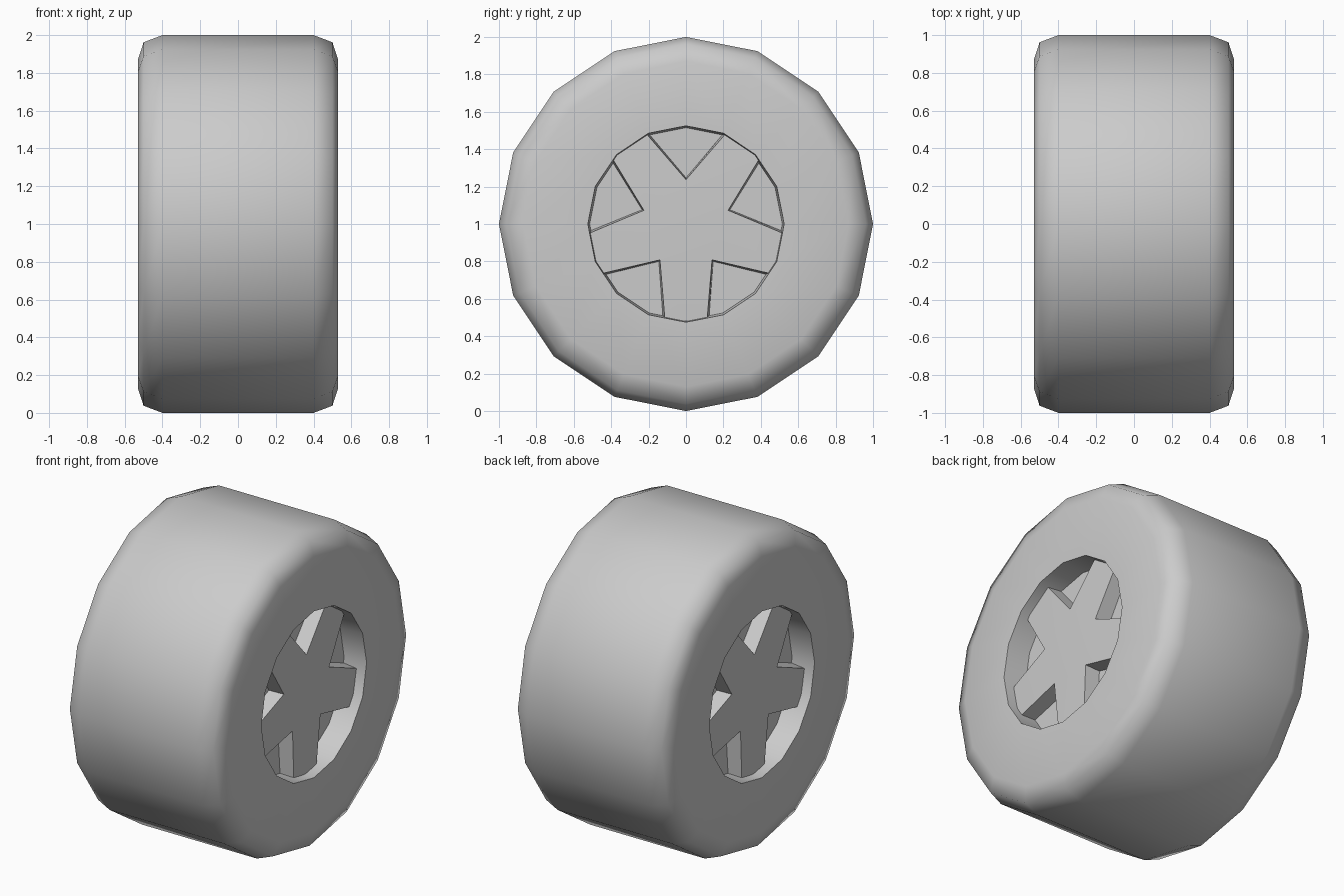
import bpy, bmesh
from math import sin, cos, pi, radians

if "Cube" in bpy.data.objects:
    bpy.data.objects.remove(bpy.data.objects["Cube"])

SIDES = 16
AXLE_Z = 1.0


def finish(name, bm, angle):
    bmesh.ops.recalc_face_normals(bm, faces=bm.faces[:])
    mesh = bpy.data.meshes.new(name)
    bm.to_mesh(mesh)
    bm.free()
    obj = bpy.data.objects.new(name, mesh)
    obj.location.z = AXLE_Z
    bpy.context.collection.objects.link(obj)
    bpy.ops.object.select_all(action='DESELECT')
    obj.select_set(True)
    bpy.context.view_layer.objects.active = obj
    bpy.ops.object.shade_smooth_by_angle(angle=radians(angle))
    return obj


# Tyre and recessed hub discs: one profile (x, radius) turned around the x axle
half = [(0.40, 1.0), (0.50, 0.962), (0.53, 0.87), (0.53, 0.525), (0.38, 0.515)]
profile = [(-x, r) for x, r in reversed(half)] + half
bm = bmesh.new()
rings = []
for x, r in profile:
    rings.append([bm.verts.new((x, r * sin(2 * pi * i / SIDES), r * cos(2 * pi * i / SIDES)))
                  for i in range(SIDES)])
for a, b in zip(rings, rings[1:]):
    for i in range(SIDES):
        j = (i + 1) % SIDES
        bm.faces.new((a[i], a[j], b[j], b[i]))
bm.faces.new(rings[0])
bm.faces.new(rings[-1])
finish("tyre", bm, 60)


# Five-spoke star, tapered slightly towards its face
def star_ring(bm, side, x_tip, x_notch, grow):
    ring = []
    for k in range(5):
        a = pi + k * 2 * pi / 5
        d, t = (sin(a), cos(a)), (cos(a), -sin(a))
        for s in (-1, 1):
            w = s * (0.112 + grow)
            ring.append(bm.verts.new((side * x_tip, 0.518 * d[0] + w * t[0],
                                      0.518 * d[1] + w * t[1])))
        n, r = a + pi / 5, 0.237 + grow
        ring.append(bm.verts.new((side * x_notch, r * sin(n), r * cos(n))))
    return ring


for name, side in (("right_spokes", 1), ("left_spokes", -1)):
    bm = bmesh.new()
    front = star_ring(bm, side, 0.468, 0.478, 0.0)
    back = star_ring(bm, side, 0.38, 0.38, 0.01)
    centre = bm.verts.new((side * 0.482, 0, 0))
    n = len(front)
    for i in range(n):
        j = (i + 1) % n
        bm.faces.new((front[i], front[j], back[j], back[i]))
    for k in range(5):
        n0, p, q, n1 = front[3 * k - 1], front[3 * k], front[3 * k + 1], front[3 * k + 2]
        bm.faces.new((n0, p, q, n1))
        bm.faces.new((n0, n1, centre))
    finish(name, bm, 40)
